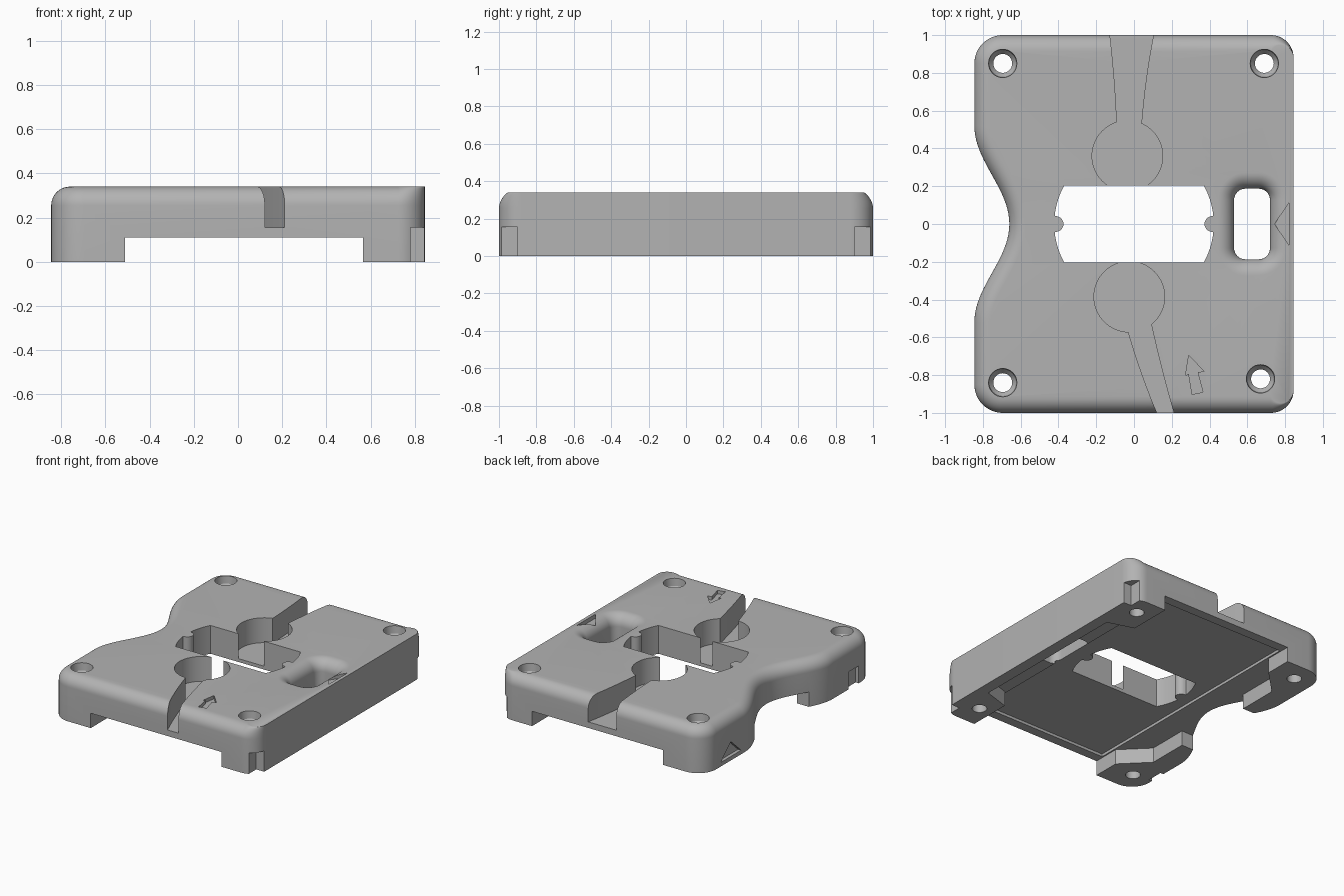
import bpy, bmesh, math
from mathutils import Vector

cube = bpy.data.objects.get("Cube")
if cube:
    bpy.data.objects.remove(cube, do_unlink=True)

grey = bpy.data.materials.new("mid grey")
grey.use_nodes = True
colour = (0.45, 0.45, 0.45, 1)
grey.diffuse_color = colour
grey.node_tree.nodes["Principled BSDF"].inputs["Base Color"].default_value = colour

HX, HY, TOP, FILLET = 0.845, 1.0, 0.34, 0.085


def loft(name, rings):
    """Closed solid through rings of equal point count, listed bottom to top."""
    bm = bmesh.new()
    loops = [[bm.verts.new(p) for p in ring] for ring in rings]
    for a, b in zip(loops, loops[1:]):
        for i in range(len(a)):
            j = (i + 1) % len(a)
            bm.faces.new((a[i], a[j], b[j], b[i]))
    bm.faces.new(loops[0][::-1])
    bm.faces.new(loops[-1])
    bmesh.ops.recalc_face_normals(bm, faces=bm.faces)
    mesh = bpy.data.meshes.new(name)
    bm.to_mesh(mesh)
    bm.free()
    obj = bpy.data.objects.new(name, mesh)
    bpy.context.collection.objects.link(obj)
    mesh.materials.append(grey)
    return obj


def prism(name, pts, z0, z1):
    return loft(name, [[(x, y, z) for x, y in pts] for z in (z0, z1)])


def box(x0, x1, y0, y1):
    return [(x0, y0), (x1, y0), (x1, y1), (x0, y1)]


def arc(cx, cy, r, start, end, n):
    return [(cx + r * math.cos(math.radians(start + (end - start) * i / n)),
             cy + r * math.sin(math.radians(start + (end - start) * i / n)))
            for i in range(n + 1)]


def circle(cx, cy, r, n=48):
    return arc(cx, cy, r, 0, 360, n)[:-1]


def rounded(cx, cy, hx, hy, r, n=10):
    pts = []
    for k, (sx, sy) in enumerate([(1, 1), (-1, 1), (-1, -1), (1, -1)]):
        pts += arc(cx + sx * (hx - r), cy + sy * (hy - r), r, 90 * k, 90 * k + 90, n)
    return pts


def cut(cutter):
    mod = body.modifiers.new("cut", 'BOOLEAN')
    mod.operation, mod.solver, mod.object = 'DIFFERENCE', 'EXACT', cutter
    bpy.context.view_layer.objects.active = body
    bpy.ops.object.modifier_apply(modifier=mod.name)
    bpy.data.objects.remove(cutter, do_unlink=True)


# Body outline: rounded plate with a thumb scoop in the -x side
RL, RR, SCOOP = 0.15, 0.12, 0.52
outline = arc(HX - RR, -HY + RR, RR, -90, 0, 12) + arc(HX - RR, HY - RR, RR, 0, 90, 12)
outline += arc(-HX + RL, HY - RL, RL, 90, 180, 12)
for i in range(41):
    y = SCOOP * (1 - i / 20)
    outline.append((-HX + 0.0925 * (1 + math.cos(math.pi * y / SCOOP)), y))
outline += arc(-HX + RL, -HY + RL, RL, 180, 270, 12)
outline = [Vector(p) for p in outline]

# Top edge is rounded everywhere but on the straight +x side, where it fades out
normals = []
for i, p in enumerate(outline):
    t = (outline[(i + 1) % len(outline)] - outline[i - 1]).normalized()
    normals.append(Vector((t.y, -t.x)))
rings = [[(p.x, p.y, 0) for p in outline]]
for step in range(11):
    a = math.pi / 2 * step / 10
    ring = []
    for p, n in zip(outline, normals):
        w = 1 - max(0, n.x) if n.x < 0.98 else 0
        q = p - n * FILLET * w * (1 - math.cos(a))
        ring.append((q.x, q.y, TOP - FILLET + FILLET * math.sin(a)))
    rings.append(ring)
body = loft("switch_plate_body", rings)

# Underside cavity, open at the front, back and scoop
half = [(0.76, 0.62), (0.565, 0.68), (0.565, 1.1), (-0.51, 1.1), (-0.51, 0.8),
        (-0.69, 0.62), (-0.69, 0.32), (-1, 0.32)]
cavity = half + [(x, -y) for x, y in reversed(half)]
cut(prism("cavity_cutter", cavity, -0.1, 0.11))
cut(prism("ceiling_cutter", box(-0.5, 0.55, -0.93, 0.93), 0.05, 0.13))

# Corner notches below the +x edge
for s in (-1, 1):
    ys = sorted((s * 0.9, s * 1.1))
    cut(prism("notch_cutter", box(0.78, 0.9, *ys), -0.1, 0.155))

# Central window with bowed ends and a small peg at each end
side = arc(0, 0, 0.422, -29, -6, 8) + arc(0.415, 0, 0.042, 270, 90, 10) \
    + arc(0, 0, 0.422, 6, 29, 8)
cut(prism("window_cutter", side + [(-x, -y) for x, y in side], -0.2, 0.5))

# Round pockets and the flared channels leading to the edges
FLOOR = 0.155
cut(prism("front_pocket_cutter", circle(-0.025, -0.385, 0.187, 64), FLOOR, 0.5))
cut(prism("back_pocket_cutter", circle(-0.035, 0.36, 0.187, 64), FLOOR, 0.5))


def channel(name, left, right, y0, y1):
    """Channel with gently bowed sides; each side is (start, middle, end) in x."""
    def edge(xs):
        return [((1 - t) ** 2 * xs[0] + 2 * t * (1 - t) * xs[1] + t * t * xs[2],
                 y0 + (y1 - y0) * t) for t in [i / 10 for i in range(11)]]
    cut(prism(name, edge(left) + edge(right)[::-1], FLOOR, 0.5))


channel("front_channel_cutter", (-0.05, 0.02, 0.13), (0.085, 0.14, 0.217), -0.5, -1.02)
channel("back_channel_cutter", (-0.09, -0.098, -0.13), (0.037, 0.055, 0.107), 0.5, 1.02)

# Oval finger hole with a rolled upper rim
rim = [rounded(0.625, 0, 0.095, 0.187, 0.06)]
rings = [[(x, y, -0.1) for x, y in rim[0]]]
for i in range(11):
    a = math.pi / 2 * i / 10
    g = 0.085 * (1 - math.cos(a))
    rings.append([(x, y, TOP - 0.085 + 0.085 * math.sin(a))
                  for x, y in rounded(0.625, 0, 0.095 + g, 0.187 + g, 0.06 + g)])
rings.append([(x, y, 0.5) for x, y, z in rings[-1]])
cut(loft("finger_hole_cutter", rings))

# Countersunk screw holes
for x, y in [(-0.695, 0.85), (-0.695, -0.84), (0.69, 0.85), (0.67, -0.82)]:
    steps = [(0.05, -0.1), (0.05, 0.26), (0.07, 0.285), (0.077, 0.36)]
    cut(loft("screw_cutter", [[(px, py, z) for px, py in circle(x, y, r, 32)]
                              for r, z in steps]))

# Engraved arrow and triangle on the top
arrow = [(0.29, -0.695), (0.37, -0.78), (0.337, -0.785), (0.365, -0.89),
         (0.308, -0.902), (0.29, -0.795), (0.273, -0.8)]
cut(prism("arrow_cutter", arrow, TOP - 0.025, 0.5))
cut(prism("triangle_cutter", [(0.745, 0), (0.82, -0.112), (0.82, 0.112)], TOP - 0.03, 0.5))

# Triangle mark and slot on the -x side
cut(loft("side_mark_cutter", [[(x, 0.56, 0.03), (x, 0.8, 0.03), (x, 0.68, 0.14)]
                              for x in (-0.9, -0.82)]))
cut(prism("side_slot_cutter", box(-0.9, -0.82, -0.82, -0.7), -0.1, 0.13))

# Smooth the rounded edges, keep cuts crisp
for o in bpy.context.selected_objects:
    o.select_set(False)
body.select_set(True)
bpy.context.view_layer.objects.active = body
bpy.ops.object.shade_smooth_by_angle(angle=math.radians(30))
